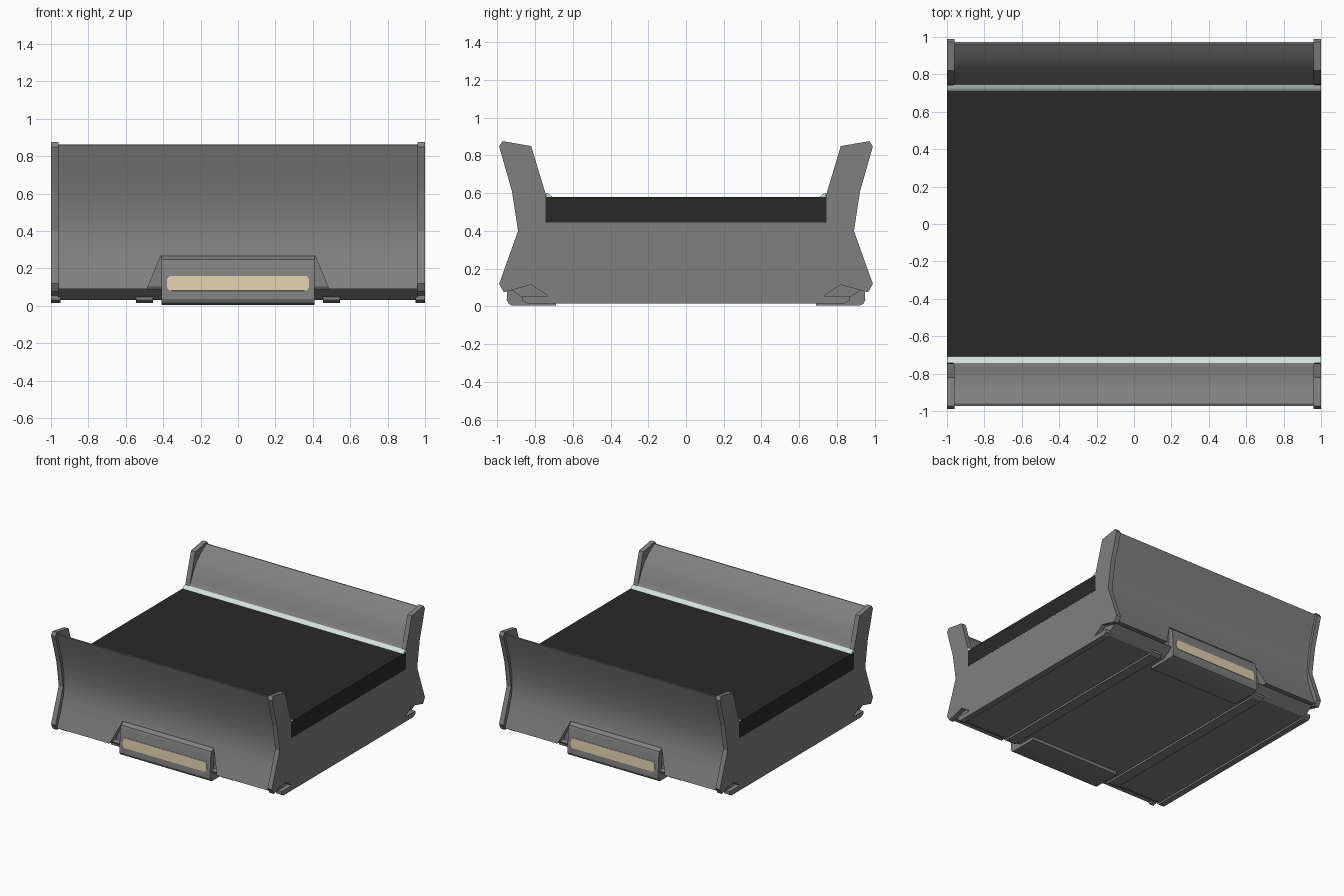
import bpy, bmesh, math
from mathutils import Matrix

cube = bpy.data.objects.get("Cube")
if cube:
    bpy.data.objects.remove(cube, do_unlink=True)


def material(name, rgb):
    m = bpy.data.materials.new(name)
    m.use_nodes = True
    m.diffuse_color = (*rgb, 1)
    m.node_tree.nodes["Principled BSDF"].inputs["Base Color"].default_value = (*rgb, 1)
    return m


GREY = material("panel grey", (0.215, 0.215, 0.215))
DARK = material("deck black", (0.022, 0.022, 0.022))
PALE = material("pale trim", (0.66, 0.75, 0.71))
LAMP = material("warm lamp", (0.74, 0.63, 0.42))
SWAP_XY = Matrix(((0, 1, 0, 0), (1, 0, 0, 0), (0, 0, 1, 0), (0, 0, 0, 1)))


def prism(name, points, x0, x1, mat, smooth=False, matrix=Matrix()):
    """Extrude a (y, z) outline along x, then place it with a matrix."""
    bm = bmesh.new()
    face = bm.faces.new([bm.verts.new((x0, y, z)) for y, z in points])
    out = bmesh.ops.extrude_face_region(bm, geom=[face])
    moved = [v for v in out["geom"] if isinstance(v, bmesh.types.BMVert)]
    bmesh.ops.translate(bm, verts=moved, vec=(x1 - x0, 0, 0))
    bm.transform(matrix)
    bmesh.ops.recalc_face_normals(bm, faces=bm.faces)
    mesh = bpy.data.meshes.new(name)
    bm.to_mesh(mesh)
    bm.free()
    mesh.materials.append(mat)
    obj = bpy.data.objects.new(name, mesh)
    bpy.context.collection.objects.link(obj)
    if smooth:
        bpy.ops.object.select_all(action="DESELECT")
        obj.select_set(True)
        bpy.context.view_layer.objects.active = obj
        bpy.ops.object.shade_smooth_by_angle(angle=math.radians(28))
    return obj


def rect(y0, y1, z0, z1):
    return [(y0, z0), (y1, z0), (y1, z1), (y0, z1)]


def symmetric(half):
    """Complete an outline given from top to bottom on the +y side."""
    return half + [(-y, z) for y, z in reversed(half)]


# End frames: upright ribs joined by a plate with hooked skids below
rib = [(0.745, 0.445), (0.745, 0.6), (0.82, 0.85), (0.972, 0.876), (0.99, 0.848),
       (0.922, 0.61), (0.89, 0.4), (0.99, 0.12), (0.965, 0.075)]
skid = [(0.73, 0.055), (0.865, 0.055), (0.865, 0.03), (0.84, 0.015)]
for side, x in (("right", -1), ("left", 1)):
    prism(side + "_end_frame", symmetric(rib + [(0.82, 0.115)] + skid),
          x * 0.96, x, GREY)
    prism(side + "_edge_skid", symmetric(skid), x * 0.95, x * 0.999, GREY)
    prism(side + "_inner_skid", symmetric(skid), x * 0.455, x * 0.545, GREY)

# Deck slab and underside
prism("deck", rect(-0.745, 0.745, 0.445, 0.58), -1.001, 1.001, DARK)
prism("underbody", symmetric([(0.74, 0.44), (0.8, 0.12), (0.93, 0.09), (0.84, 0.03)]),
      -0.963, 0.963, GREY)

# Curved side walls: thick at the base, narrowing to a thin rim
inner = [(0.72, 0.575), (0.742, 0.592), (0.768, 0.645), (0.797, 0.705), (0.838, 0.765),
         (0.893, 0.817), (0.962, 0.862)]
outer = [(0.973, 0.86), (0.945, 0.77), (0.915, 0.67), (0.892, 0.57), (0.879, 0.48),
         (0.877, 0.4), (0.888, 0.32), (0.915, 0.23), (0.945, 0.15), (0.968, 0.09)]
wall_outline = inner + outer + [(0.82, 0.11), (0.72, 0.11)]
lamp_box = [(0.69, 0.005), (0.92, 0.005), (0.94, 0.014), (0.95, 0.035), (0.937, 0.225),
            (0.928, 0.248), (0.9, 0.265), (0.69, 0.265)]
trim = [(0.706, 0.575), (0.711, 0.584), (0.726, 0.596), (0.743, 0.602), (0.743, 0.575)]

# Trapezoid recess around each lamp housing, and rounded lamp bar outline
recess = [(-0.49, 0.08), (0.49, 0.08), (0.41, 0.272), (-0.41, 0.272)]
lamp_bar = []
for k, (sx, sz) in enumerate(((1, 1), (-1, 1), (-1, -1), (1, -1))):
    for i in range(5):
        a = math.pi / 2 * (k + i / 4)
        lamp_bar.append((sx * 0.355 + 0.025 * math.cos(a), sz * 0.015 + 0.025 * math.sin(a)))
lamp_place = (Matrix.Translation((0, 0.9445, 0.12))
              @ Matrix.Rotation(math.atan2(0.013, 0.19), 4, "X") @ SWAP_XY)

for side, s in (("front", -1), ("back", 1)):
    facing = Matrix.Diagonal((1, s, 1, 1))
    wall = prism(side + "_wall", wall_outline, -0.965, 0.965, GREY, True, facing)
    cutter = prism(side + "_recess_cutter", recess, 0.895, 1.1, GREY, False, facing @ SWAP_XY)
    cutter.hide_render = True
    cutter.hide_viewport = True
    cut = wall.modifiers.new("lamp recess", "BOOLEAN")
    cut.operation = "DIFFERENCE"
    cut.solver = "EXACT"
    cut.object = cutter
    prism(side + "_lamp_housing", lamp_box, -0.41, 0.41, GREY, True, facing)
    prism(side + "_lamp", lamp_bar, -0.004, 0.004, LAMP, False, facing @ lamp_place)
    prism(side + "_deck_trim", trim, -1, 1, PALE, True, facing)
